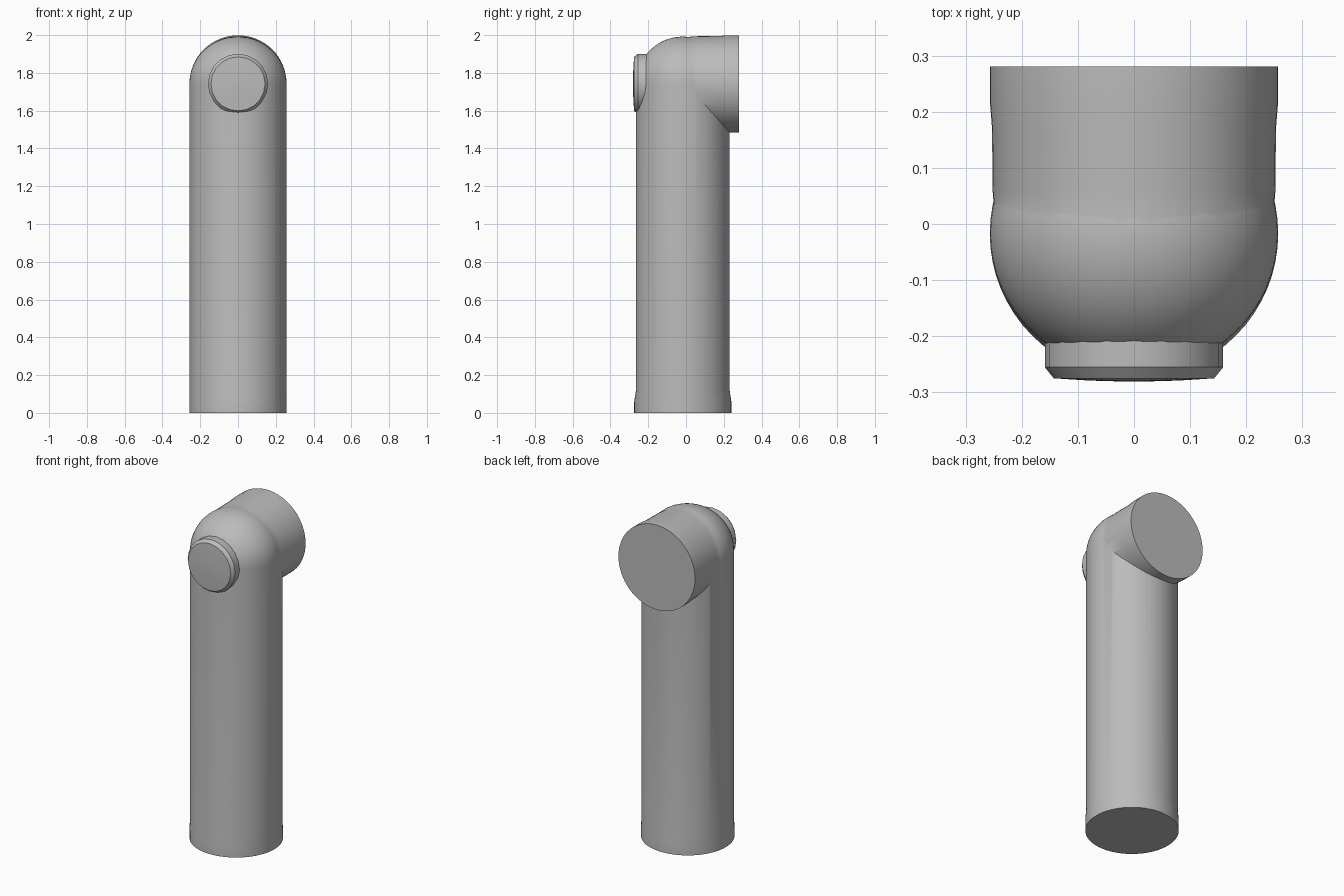
import bpy, bmesh, math
from mathutils import Matrix

cube = bpy.data.objects.get("Cube")
if cube:
    bpy.data.objects.remove(cube, do_unlink=True)

grey = bpy.data.materials.new("plain grey")
grey.use_nodes = True
colour = (0.5, 0.5, 0.5, 1)
grey.diffuse_color = colour
grey.node_tree.nodes["Principled BSDF"].inputs["Base Color"].default_value = colour


def lathe(name, profile, sides, turn=Matrix()):
    """Closed solid of revolution from (radius, height) pairs, then turned into place."""
    bm = bmesh.new()
    rings = []
    for r, h in profile:
        ring = [bm.verts.new((r * math.cos(a), r * math.sin(a), h))
                for a in (math.tau * i / sides for i in range(sides))]
        rings.append(ring)
    for low, high in zip(rings, rings[1:]):
        for i in range(sides):
            j = (i + 1) % sides
            bm.faces.new((low[i], low[j], high[j], high[i]))
    bm.faces.new(rings[0][::-1])
    bm.faces.new(rings[-1])
    bm.transform(turn)
    bmesh.ops.recalc_face_normals(bm, faces=bm.faces)
    mesh = bpy.data.meshes.new(name)
    bm.to_mesh(mesh)
    bm.free()
    mesh.materials.append(grey)
    obj = bpy.data.objects.new(name, mesh)
    bpy.context.collection.objects.link(obj)
    return obj


AXIS_Z = 1.742   # height of the outlet axis
SHAFT_Y = -0.017
R = 0.257

# Upright shaft closed by a dome that forms the outer elbow
dome = [(R * math.cos(a), AXIS_Z + 0.25 * math.sin(a))
        for a in (math.radians(d) for d in range(0, 90, 6))]
shaft = lathe("pipe_elbow", [(R, 0), (R, 0.06), (R, 0.12)] + dome + [(0.006, 1.992)],
              64, Matrix.Translation((0, SHAFT_Y, 0)))
# The shaft is slightly flattened front to back above its foot
for v in shaft.data.vertices:
    if v.co.z > 0.1:
        v.co.y = SHAFT_Y + (v.co.y - SHAFT_Y) * 0.965

# Outlet runs to the back with a faint lip
to_back = Matrix.Translation((0, 0, AXIS_Z)) @ Matrix.Rotation(-math.pi / 2, 4, 'X')
outlet = lathe("outlet", [(0.246, -0.02), (0.252, 0.06), (0.253, 0.17),
                          (R, 0.22), (R, 0.281)], 64, to_back)

# Weld shaft and outlet into one clean skin
weld = shaft.modifiers.new("weld_outlet", 'BOOLEAN')
weld.operation = 'UNION'
weld.solver = 'EXACT'
weld.object = outlet
bpy.context.view_layer.objects.active = shaft
bpy.ops.object.modifier_apply(modifier=weld.name)
bpy.data.objects.remove(outlet, do_unlink=True)

# Faceted plug on the front with a chamfered rim and slightly domed face
to_front = Matrix.Translation((0, 0, AXIS_Z)) @ Matrix.Rotation(math.pi / 2, 4, 'X')
plug = lathe("front_plug", [(0.159, 0.15), (0.159, 0.255), (0.143, 0.275),
                            (0.08, 0.279), (0.01, 0.281)], 20, to_front)

for obj, angle in ((shaft, 35), (plug, 25)):
    bpy.ops.object.select_all(action='DESELECT')
    obj.select_set(True)
    bpy.context.view_layer.objects.active = obj
    bpy.ops.object.shade_smooth_by_angle(angle=math.radians(angle))
